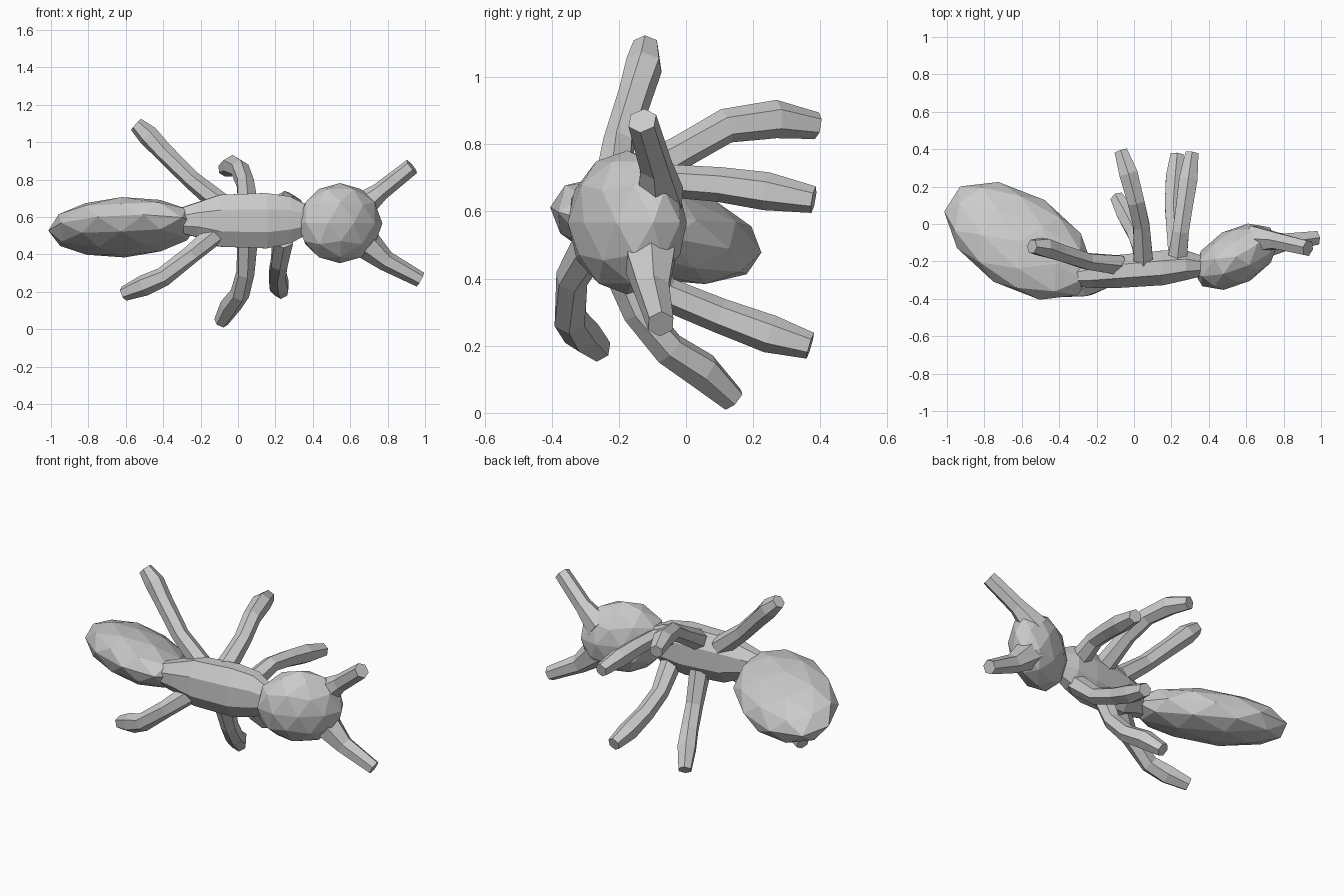
import bpy, bmesh, math
from mathutils import Vector, Matrix

if "Cube" in bpy.data.objects:
    bpy.data.objects.remove(bpy.data.objects["Cube"])


def finish(bm, name):
    bmesh.ops.recalc_face_normals(bm, faces=bm.faces)
    me = bpy.data.meshes.new(name)
    bm.to_mesh(me)
    bm.free()
    ob = bpy.data.objects.new(name, me)
    bpy.context.collection.objects.link(ob)
    return ob


def loft(name, stations, sides, twist=0.0):
    """Faceted tube through (x, y, z, side radius, upright radius) stations."""
    bm = bmesh.new()
    pts = [Vector(s[:3]) for s in stations]
    rings = []
    for i, s in enumerate(stations):
        t = (pts[min(i + 1, len(pts) - 1)] - pts[max(i - 1, 0)]).normalized()
        u = t.cross(Vector((0, 0, 1))).normalized()
        v = u.cross(t)
        ring = []
        for k in range(sides):
            a = 2 * math.pi * k / sides + twist
            ring.append(bm.verts.new(pts[i] + u * math.cos(a) * s[3] + v * math.sin(a) * s[4]))
        rings.append(ring)
    for a, b in zip(rings, rings[1:]):
        for k in range(sides):
            n = (k + 1) % sides
            bm.faces.new((a[k], a[n], b[n], b[k]))
    bm.faces.new(rings[0])
    bm.faces.new(rings[-1])
    return finish(bm, name)


def limb(name, points, radii):
    return loft(name, [(*p, r, r) for p, r in zip(points, radii)], 6, math.pi / 6)


def blob(name, center, radii, yaw, shear_y=0.0, shear_x=0.0):
    """Faceted ellipsoid turned about z, then sloped."""
    bm = bmesh.new()
    bmesh.ops.create_icosphere(bm, subdivisions=2, radius=1.03)
    shear = Matrix(((1, 0, 0, 0), (0, 1, 0, 0), (shear_x, shear_y, 1, 0), (0, 0, 0, 1)))
    m = (Matrix.Translation(center) @ shear @ Matrix.Rotation(math.radians(yaw), 4, 'Z')
         @ Matrix.Diagonal((*radii, 1)))
    bmesh.ops.transform(bm, matrix=m, verts=bm.verts)
    return finish(bm, name)


# Body
blob("abdomen", (-0.615, -0.09, 0.545), (0.43, 0.25, 0.145), -32, -0.23, -0.045)
blob("head", (0.545, -0.175, 0.567), (0.24, 0.145, 0.208), 30)
loft("thorax", [
    (-0.30, -0.28, 0.58, 0.06, 0.075),
    (-0.22, -0.27, 0.585, 0.08, 0.10),
    (-0.10, -0.255, 0.58, 0.095, 0.15),
    (0.15, -0.235, 0.58, 0.10, 0.16),
    (0.28, -0.22, 0.585, 0.085, 0.135),
    (0.36, -0.225, 0.585, 0.06, 0.09)], 8, math.pi / 8)

# Antennae
limb("upper_antenna", [(0.64, -0.08, 0.64), (0.76, -0.09, 0.735), (0.93, -0.13, 0.87)],
     (0.08, 0.05, 0.045))
limb("lower_antenna", [(0.66, -0.11, 0.48), (0.79, -0.10, 0.365), (0.975, -0.075, 0.265)],
     (0.09, 0.055, 0.042))

# Legs, three above and three below the thorax
legs = {
    "upper_rear_leg": [(-0.08, -0.22, 0.66), (-0.25, -0.20, 0.80), (-0.40, -0.15, 0.95),
                       (-0.48, -0.125, 1.035), (-0.545, -0.12, 1.095)],
    "lower_rear_leg": [(-0.11, -0.27, 0.52), (-0.25, -0.34, 0.40), (-0.40, -0.345, 0.28),
                       (-0.50, -0.31, 0.235), (-0.61, -0.26, 0.19)],
    "upper_middle_leg": [(0.05, -0.20, 0.67), (0.04, -0.01, 0.78), (0.01, 0.12, 0.855),
                         (-0.03, 0.27, 0.875), (-0.07, 0.39, 0.855)],
    "lower_middle_leg": [(0.05, -0.21, 0.48), (0.04, -0.14, 0.30), (0.01, -0.05, 0.19),
                         (-0.04, 0.05, 0.125), (-0.09, 0.14, 0.04)],
    "upper_front_leg": [(0.23, -0.20, 0.64), (0.25, -0.04, 0.69), (0.27, 0.10, 0.68),
                        (0.29, 0.24, 0.66), (0.31, 0.38, 0.635)],
    "lower_front_leg": [(0.24, -0.20, 0.48), (0.22, -0.06, 0.355), (0.21, 0.10, 0.29),
                        (0.22, 0.25, 0.235), (0.23, 0.37, 0.20)],
}
for name, path in legs.items():
    limb(name, path, (0.06, 0.05, 0.052, 0.057, 0.04))
